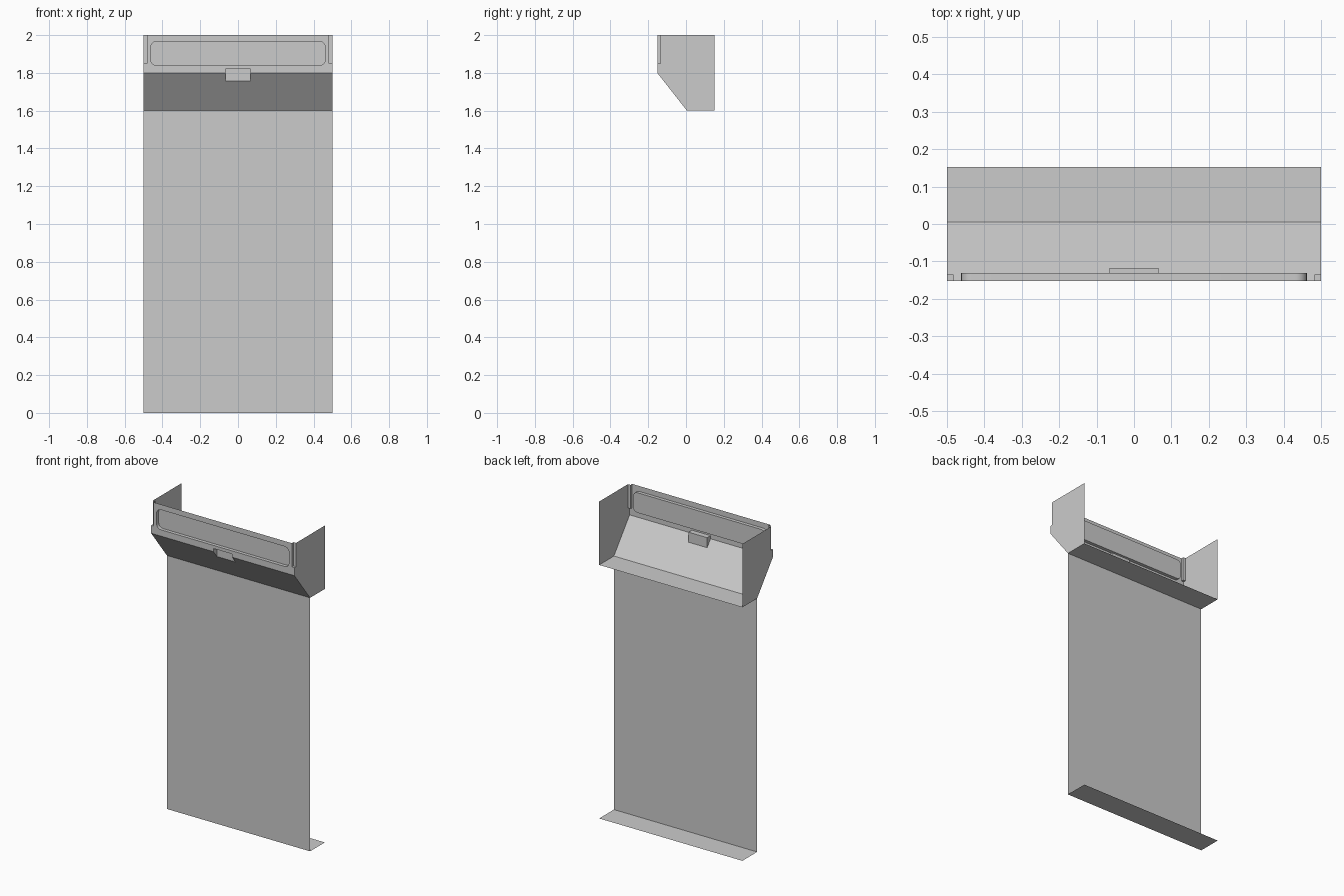
import bpy, bmesh, math
from mathutils import Vector

if "Cube" in bpy.data.objects:
    bpy.data.objects.remove(bpy.data.objects["Cube"])

D = 0.152          # half depth
WALL_Y = 0.005     # plane of the lower wall


def make_object(name, bm):
    bmesh.ops.recalc_face_normals(bm, faces=bm.faces[:])
    mesh = bpy.data.meshes.new(name)
    bm.to_mesh(mesh)
    bm.free()
    ob = bpy.data.objects.new(name, mesh)
    bpy.context.collection.objects.link(ob)
    return ob


def prism(name, points, offset):
    """Closed solid: extrude a polygon along an offset."""
    bm = bmesh.new()
    face = bm.faces.new([bm.verts.new(p) for p in points])
    new = bmesh.ops.extrude_face_region(bm, geom=[face])["geom"]
    bmesh.ops.translate(bm, vec=Vector(offset),
                        verts=[v for v in new if isinstance(v, bmesh.types.BMVert)])
    # keep the starting cap so the solid is watertight
    if not face.is_valid:
        bm.verts.ensure_lookup_table()
    bmesh.ops.holes_fill(bm, edges=[e for e in bm.edges if e.is_boundary], sides=0)
    return make_object(name, bm)


def box(name, x0, x1, y0, y1, z0, z1):
    return prism(name, [(x0, y0, z0), (x1, y0, z0), (x1, y0, z1), (x0, y0, z1)],
                 (0, y1 - y0, 0))


def rounded_rect(hx, z0, z1, r, y, steps=6):
    pts = []
    for cx, cz, a0 in ((hx - r, z1 - r, 0), (r - hx, z1 - r, 90),
                       (r - hx, z0 + r, 180), (hx - r, z0 + r, 270)):
        for i in range(steps + 1):
            a = math.radians(a0 + 90 * i / steps)
            pts.append((cx + r * math.cos(a), y, cz + r * math.sin(a)))
    return pts


# Header: sloped profile swept across the width
profile = [(WALL_Y, 1.6), (D, 1.6), (D, 2.0), (-D, 2.0), (-D, 1.8)]
header = prism("header_housing", [(-0.5, y, z) for y, z in profile], (1, 0, 0))

# Cutters: sign recess, latch notch, two corner notches
cutters = [
    prism("sign_recess_cutter", rounded_rect(0.462, 1.84, 1.966, 0.03, -0.3), (0, 0.169, 0)),
    box("latch_notch_cutter", -0.065, 0.065, -0.3, -0.118, 1.7, 1.82),
    box("corner_cutter_right", 0.482, 0.6, -0.3, -0.135, 1.85, 2.1),
    box("corner_cutter_left", -0.6, -0.482, -0.3, -0.135, 1.85, 2.1),
]
for c in cutters:
    c.hide_render = True
    mod = header.modifiers.new(c.name, 'BOOLEAN')
    mod.operation = 'DIFFERENCE'
    mod.solver = 'EXACT'
    mod.object = c
bpy.context.view_layer.update()
carved = bpy.data.meshes.new_from_object(
    header.evaluated_get(bpy.context.evaluated_depsgraph_get()))
header.modifiers.clear()
header.data = carved
for c in cutters:
    bpy.data.objects.remove(c, do_unlink=True)

# Open the top and back of the header, leaving a thin shell
bm = bmesh.new()
bm.from_mesh(carved)
gone = [f for f in bm.faces
        if all(abs(v.co.z - 2.0) < 1e-4 for v in f.verts)
        or all(abs(v.co.y - D) < 1e-4 for v in f.verts)]
bmesh.ops.delete(bm, geom=gone, context='FACES')
bm.to_mesh(carved)
bm.free()

# Lower wall with its floor flange
bm = bmesh.new()
rows = [[bm.verts.new((x, y, z)) for x in (-0.5, 0.5)]
        for y, z in ((WALL_Y, 1.6), (WALL_Y, 0.0), (D, 0.0))]
for a, b in zip(rows, rows[1:]):
    bm.faces.new((a[0], b[0], b[1], a[1]))
make_object("lower_wall", bm)

# Smooth only the rounded recess corners
bpy.ops.object.select_all(action='DESELECT')
header.select_set(True)
bpy.context.view_layer.objects.active = header
bpy.ops.object.shade_smooth_by_angle(angle=math.radians(30))
